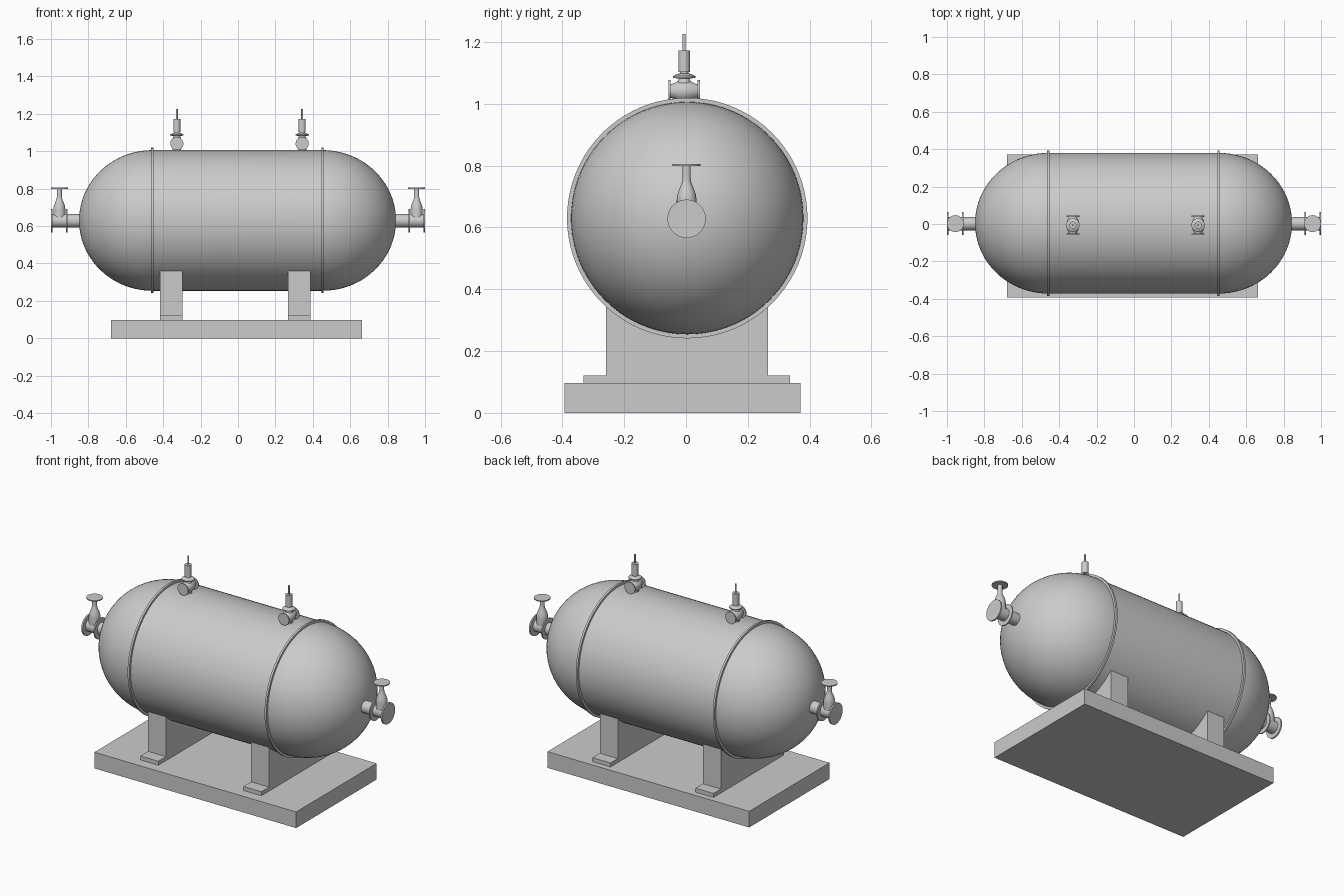
import bpy, bmesh, math
from mathutils import Vector

if "Cube" in bpy.data.objects:
    bpy.data.objects.remove(bpy.data.objects["Cube"])

TANK_Y, TANK_Z, TANK_R = 0.004, 0.63, 0.376


def finish(name, bm, smooth=False):
    bmesh.ops.recalc_face_normals(bm, faces=bm.faces)
    mesh = bpy.data.meshes.new(name)
    bm.to_mesh(mesh)
    bm.free()
    ob = bpy.data.objects.new(name, mesh)
    bpy.context.collection.objects.link(ob)
    if smooth:
        bpy.ops.object.select_all(action='DESELECT')
        ob.select_set(True)
        bpy.context.view_layer.objects.active = ob
        bpy.ops.object.shade_smooth_by_angle(angle=math.radians(35))
    return ob


def lathe(name, profile, origin, axis, steps=40):
    """Spin (radius, distance) points about an axis through origin."""
    bm = bmesh.new()
    verts = [bm.verts.new((r, 0, t)) for r, t in profile]
    edges = [bm.edges.new(p) for p in zip(verts, verts[1:])]
    bmesh.ops.spin(bm, geom=verts + edges, cent=(0, 0, 0), axis=(0, 0, 1),
                   angle=math.tau, steps=steps)
    bmesh.ops.remove_doubles(bm, verts=bm.verts, dist=1e-5)
    turn = Vector(axis).to_track_quat('Z', 'Y').to_matrix()
    bmesh.ops.transform(bm, matrix=turn.to_4x4(), verts=bm.verts)
    bmesh.ops.translate(bm, vec=origin, verts=bm.verts)
    return finish(name, bm, True)


def extrude_x(name, outline, x0, x1):
    """Push a (y, z) outline from x0 to x1."""
    bm = bmesh.new()
    face = bm.faces.new([bm.verts.new((x0, y, z)) for y, z in outline])
    res = bmesh.ops.extrude_face_region(bm, geom=[face])
    moved = [v for v in res['geom'] if isinstance(v, bmesh.types.BMVert)]
    bmesh.ops.translate(bm, vec=(x1 - x0, 0, 0), verts=moved)
    return finish(name, bm)


def rect(y0, y1, z0, z1):
    return [(y0, z0), (y1, z0), (y1, z1), (y0, z1)]


# Tank with domed ends
dome = [(TANK_R * math.cos(a), 0.392 * math.sin(a))
        for a in (math.pi / 2 * i / 20 for i in range(21))]
dome[-1] = (0, 0.392)
tank_profile = [(r, -0.458 - t) for r, t in reversed(dome)] + [(r, 0.453 + t) for r, t in dome]
lathe("tank", tank_profile, (0, TANK_Y, TANK_Z), (1, 0, 0), 80)

# Weld bands
for side, x in (("left", -0.459), ("right", 0.452)):
    lathe(side + "_band", [(0.36, -0.006), (0.389, -0.006), (0.389, 0.006), (0.36, 0.006), (0.36, -0.006)],
          (x, TANK_Y, TANK_Z), (1, 0, 0), 80)

# Base slab
extrude_x("base_slab", rect(-0.393, 0.371, 0, 0.097), -0.68, 0.662)

# Saddles cradling the tank, each on a foot plate
half = 0.262
reach = math.asin(half / TANK_R)
arc = [(TANK_Y + TANK_R * math.sin(a), TANK_Z - TANK_R * math.cos(a))
       for a in (reach - 2 * reach * i / 24 for i in range(25))]
for side, x in (("left", -0.358), ("right", 0.327)):
    extrude_x(side + "_saddle",
              [(TANK_Y - half, 0.12), (TANK_Y + half, 0.12)] + arc, x - 0.06, x + 0.06)
    extrude_x(side + "_saddle_foot", rect(-0.331, 0.336, 0.095, 0.121), x - 0.06, x + 0.06)

# End outlets: flanged pipe with an upright hand valve
for side, s in (("left", -1), ("right", 1)):
    lathe(side + "_outlet_pipe",
          [(0, 0.80), (0.036, 0.80), (0.036, 0.912), (0.062, 0.912), (0.062, 0.919),
           (0.036, 0.919), (0.036, 0.991), (0.062, 0.991), (0.062, 1.0), (0, 1.0)],
          (0, 0.002, 0.628), (s, 0, 0))
    lathe(side + "_outlet_bonnet",
          [(0, 0.63), (0.032, 0.63), (0.032, 0.69), (0.030, 0.706), (0.023, 0.726),
           (0.015, 0.745), (0.013, 0.76), (0.013, 0.80), (0, 0.80)],
          (s * 0.955, 0.002, 0), (0, 0, 1))
    lathe(side + "_outlet_handwheel",
          [(0, 0.799), (0.045, 0.799), (0.045, 0.805), (0, 0.805)],
          (s * 0.955, 0.002, 0), (0, 0, 1))

# Top relief valves: round body with flanges along y and a stem
for side, x in (("left", -0.327), ("right", 0.343)):
    lathe(side + "_relief_body",
          [(0, -0.051), (0.035, -0.051), (0.035, -0.044), (0.022, -0.044), (0.024, -0.036),
           (0.031, -0.022), (0.035, 0), (0.031, 0.022), (0.024, 0.036), (0.022, 0.044),
           (0.035, 0.044), (0.035, 0.051), (0, 0.051)],
          (x, -0.006, 1.041), (0, 1, 0))
    lathe(side + "_relief_stem",
          [(0, 0.99), (0.022, 0.99), (0.022, 1.07), (0.017, 1.081), (0.036, 1.084), (0.036, 1.089),
           (0.024, 1.096), (0.014, 1.098), (0.014, 1.103), (0.019, 1.103), (0.019, 1.173),
           (0.005, 1.173), (0.005, 1.225), (0, 1.225)],
          (x, -0.006, 0), (0, 0, 1))
